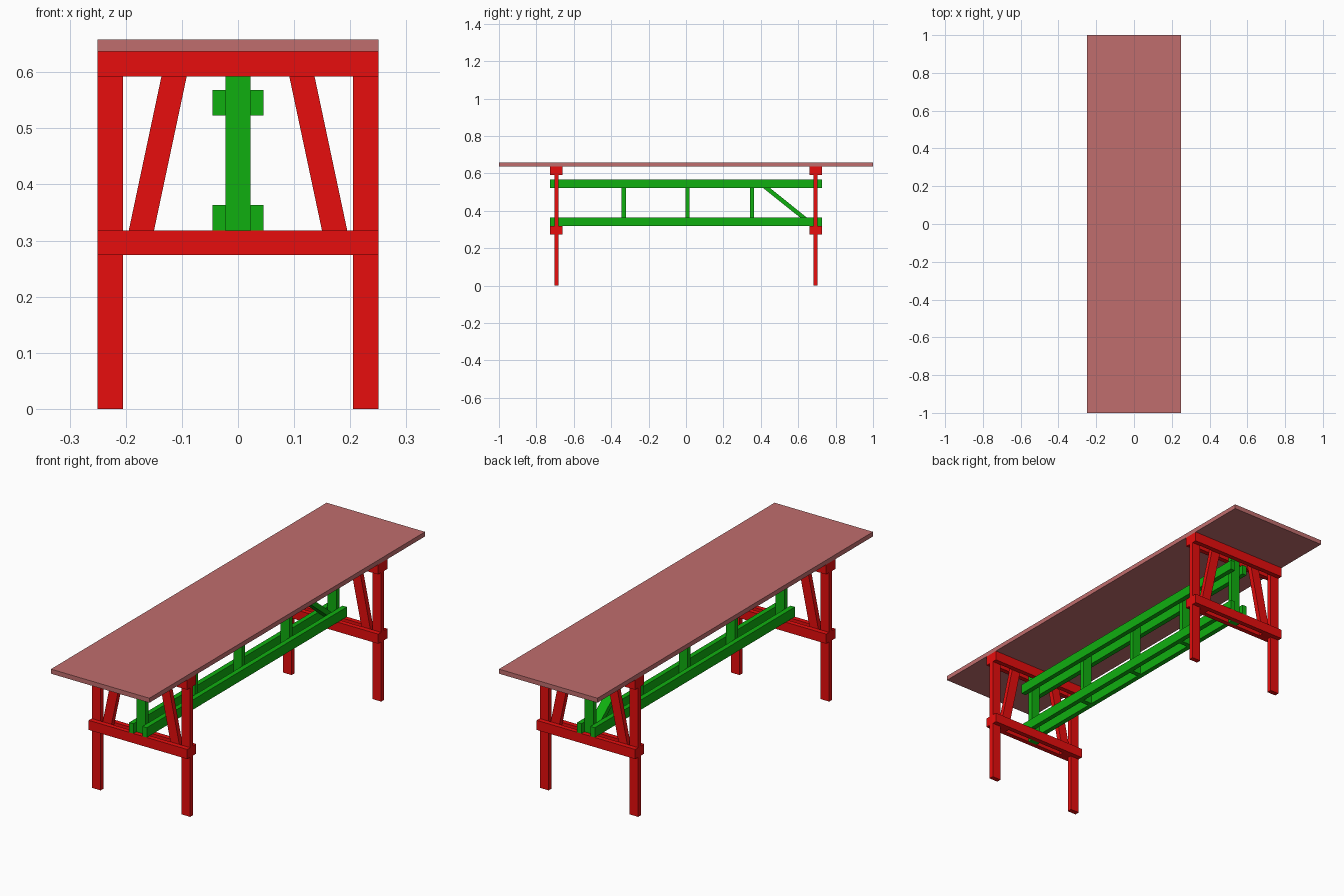
import bpy, bmesh
from mathutils import Vector

if "Cube" in bpy.data.objects:
    bpy.data.objects.remove(bpy.data.objects["Cube"])


def material(name, rgb):
    m = bpy.data.materials.new(name)
    m.diffuse_color = (*rgb, 1)
    m.use_nodes = True
    m.node_tree.nodes["Principled BSDF"].inputs["Base Color"].default_value = m.diffuse_color
    return m


RED = material("red_paint", (0.8, 0.004, 0.004))
GREEN = material("green_paint", (0.005, 0.43, 0.005))
TOP = material("top_paint", (0.53, 0.155, 0.155))


def prism(name, profile, extrude, mat):
    """Extrude a flat polygon along a vector."""
    bm = bmesh.new()
    face = bm.faces.new([bm.verts.new(p) for p in profile])
    new = bmesh.ops.extrude_face_region(bm, geom=[face])["geom"]
    verts = [g for g in new if isinstance(g, bmesh.types.BMVert)]
    bmesh.ops.translate(bm, verts=verts, vec=Vector(extrude))
    bmesh.ops.recalc_face_normals(bm, faces=bm.faces)
    mesh = bpy.data.meshes.new(name)
    bm.to_mesh(mesh)
    bm.free()
    mesh.materials.append(mat)
    ob = bpy.data.objects.new(name, mesh)
    bpy.context.collection.objects.link(ob)
    return ob


def board(name, x0, x1, y0, y1, z0, z1, mat):
    return prism(name, [(x0, y0, z0), (x1, y0, z0), (x1, y1, z0), (x0, y1, z0)],
                 (0, 0, z1 - z0), mat)


T = 0.022                       # board thickness
H = T / 2
ZL0, ZL1 = 0.274, 0.318         # lower trestle rails
ZU0, ZU1 = 0.592, 0.637         # upper trestle rails
TY = 0.693                      # trestle centre

# Table top
board("table_top", -0.25, 0.25, -1, 1, ZU1, 0.658, TOP)

# Trestles: legs and slanted braces sandwiched between paired rails
for end, s in (("front", -1), ("back", 1)):
    y = s * TY
    for side, k in (("left", -1), ("right", 1)):
        a, b = sorted((k * 0.205, k * 0.25))
        board(f"{end}_{side}_leg", a, b, y - H, y + H, 0, ZU1, RED)
        prism(f"{end}_{side}_brace",
              [(k * x, y - H, z) for x, z in
               ((0.159, ZL0), (0.204, ZL0), (0.127, ZU1), (0.082, ZU1))],
              (0, T, 0), RED)
    for layer, d in (("outer", s * T), ("inner", -s * T)):
        for level, z0, z1 in (("lower", ZL0, ZL1), ("upper", ZU0, ZU1)):
            board(f"{end}_{layer}_{level}_rail", -0.25, 0.25,
                  y + d - H, y + d + H, z0, z1, RED)
    # Stretcher end post clamped between the rails
    board(f"{end}_stretcher_post", -0.0225, 0.0225, y - H, y + H, ZL0, ZU1, GREEN)

# Long stretcher frame: paired rails either side of the posts
for side, k in (("left", -1), ("right", 1)):
    a, b = sorted((k * 0.0225, k * 0.045))
    for level, z0 in (("lower", ZL1), ("upper", 0.523)):
        board(f"stretcher_{side}_{level}_rail", a, b, -0.726, 0.726, z0, z0 + 0.045, GREEN)

for i, y in enumerate((-0.333, 0.009, 0.352)):
    board(f"stretcher_middle_post_{i + 1}", -0.0225, 0.0225, y - H, y + H, ZL1, 0.568, GREEN)

# Single diagonal strut at the back end
prism("stretcher_diagonal",
      [(-0.0225, y, z) for y, z in
       ((0.363, 0.568), (0.392, 0.568), (0.682, 0.335),
        (0.682, ZL1), (0.668, ZL1), (0.363, 0.561))],
      (0.045, 0, 0), GREEN)
